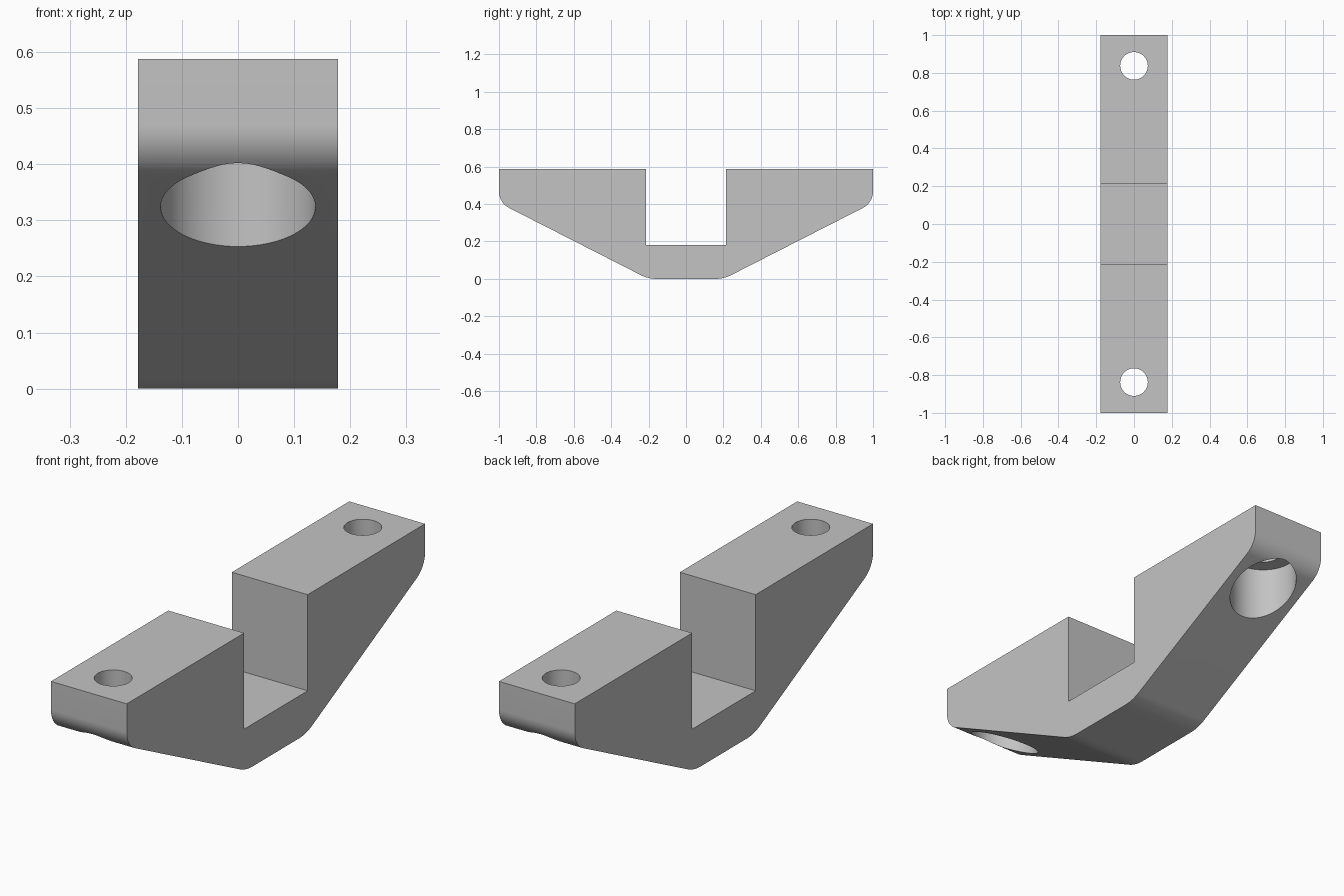
import bpy, bmesh, math
from mathutils import Vector

cube = bpy.data.objects.get("Cube")
if cube:
    bpy.data.objects.remove(cube, do_unlink=True)

HALF_WIDTH = 0.178
TOP = 0.588
HOLE_Y = 0.837
SEAT_Z = 0.494

grey = bpy.data.materials.new("light_grey")
grey.use_nodes = True
colour = (0.55, 0.55, 0.55, 1)
grey.diffuse_color = colour
grey.node_tree.nodes["Principled BSDF"].inputs["Base Color"].default_value = colour


def fillet(before, corner, after, radius, steps=12):
    """Points of a rounded corner between two straight edges."""
    before, corner, after = Vector(before), Vector(corner), Vector(after)
    u, v = (before - corner).normalized(), (after - corner).normalized()
    half = u.angle(v) / 2
    centre = corner + (u + v).normalized() * radius / math.sin(half)
    start = corner + u * radius / math.tan(half) - centre
    end = corner + v * radius / math.tan(half) - centre
    sweep = start.angle(end)
    return [centre + (start * math.sin(sweep * (1 - i / steps))
                      + end * math.sin(sweep * i / steps)) / math.sin(sweep)
            for i in range(steps + 1)]


# Half of the side profile, from the notch out and down to the base
rim, tip, foot = (1, TOP), (1, 0.407), (0.202, 0)
half = [Vector((0.213, 0.18)), Vector((0.213, TOP)), Vector(rim)]
half += fillet(rim, tip, foot, 0.1)
half += fillet(tip, foot, (0, 0), 0.19)
outline = half + [Vector((-p.x, p.y)) for p in reversed(half)]

# Bracket body extruded across its width
bm = bmesh.new()
side = bm.faces.new([bm.verts.new((-HALF_WIDTH, p.x, p.y)) for p in outline])
grown = bmesh.ops.extrude_face_region(bm, geom=[side])["geom"]
bmesh.ops.translate(bm, vec=(2 * HALF_WIDTH, 0, 0),
                    verts=[g for g in grown if isinstance(g, bmesh.types.BMVert)])
bmesh.ops.recalc_face_normals(bm, faces=bm.faces)
mesh = bpy.data.meshes.new("bracket_body")
bm.to_mesh(mesh)
bm.free()
body = bpy.data.objects.new("bracket_body", mesh)
bpy.context.collection.objects.link(body)
mesh.materials.append(grey)


def drill(radius, y, bottom, top):
    """Cut a vertical round hole through the body."""
    bpy.ops.mesh.primitive_cylinder_add(vertices=64, radius=radius, depth=top - bottom,
                                        location=(0, y, (bottom + top) / 2))
    cutter = bpy.context.object
    cutter.name = "hole_cutter"
    cutter.hide_render = True
    cutter.data.materials.append(grey)
    cut = body.modifiers.new("hole", 'BOOLEAN')
    cut.operation = 'DIFFERENCE'
    cut.solver = 'EXACT'
    cut.object = cutter
    bpy.context.view_layer.objects.active = body
    bpy.ops.object.modifier_apply(modifier=cut.name)
    bpy.data.objects.remove(cutter, do_unlink=True)


# Bolt holes with wide counterbores from below
for y in (-HOLE_Y, HOLE_Y):
    drill(0.138, y, -0.2, SEAT_Z)
    drill(0.073, y, 0.3, TOP + 0.2)

# Smooth fillets and bores, sharp edges elsewhere
bpy.ops.object.select_all(action='DESELECT')
body.select_set(True)
bpy.context.view_layer.objects.active = body
bpy.ops.object.shade_smooth_by_angle(angle=math.radians(20))
